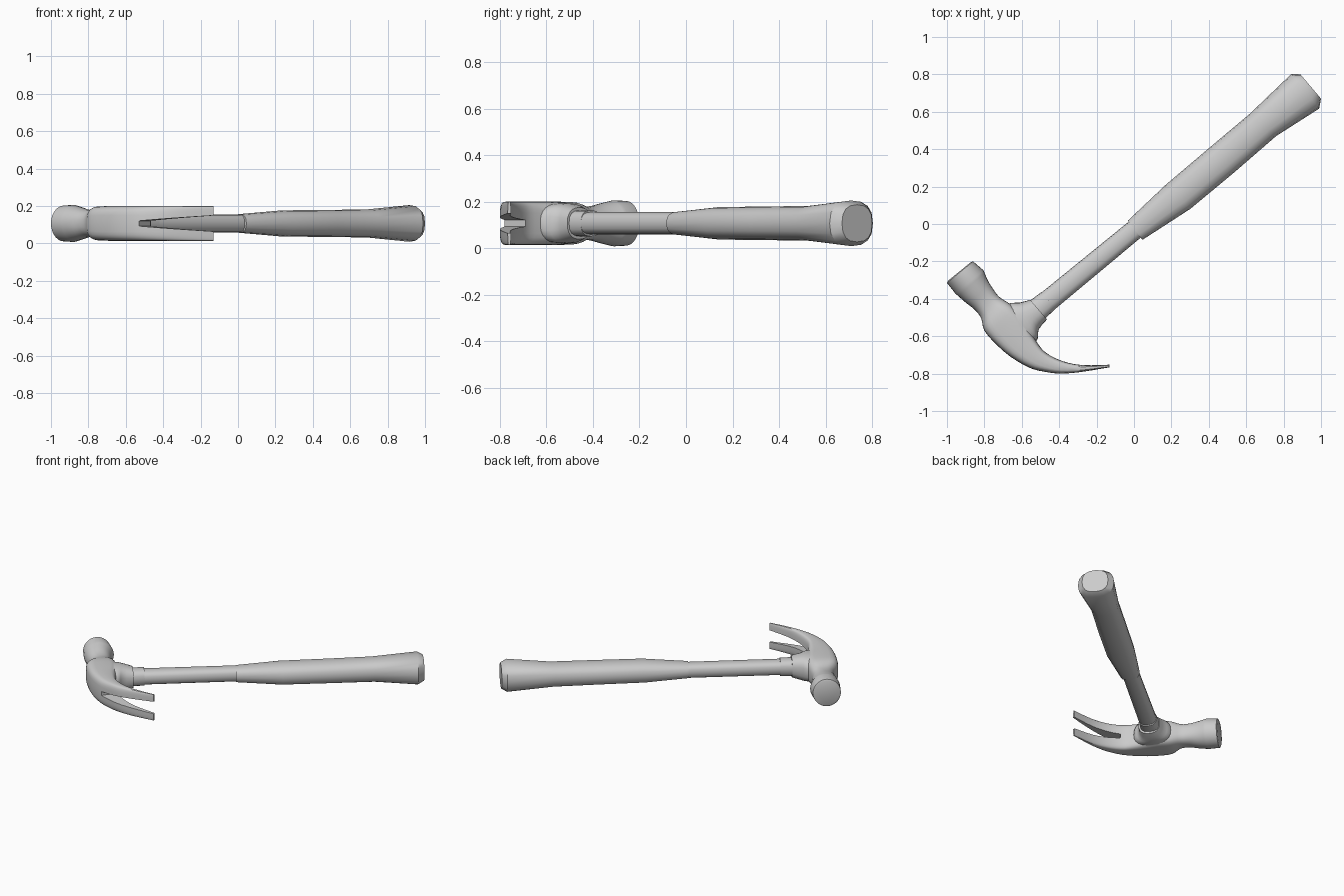
import bpy, bmesh, math
from mathutils import Vector

if "Cube" in bpy.data.objects:
    bpy.data.objects.remove(bpy.data.objects["Cube"])

ZC = 0.107                       # mid-height of the hammer
U = Vector((0.772, 0.636))       # handle direction
V = Vector((-0.636, 0.772))      # across the handle


def new_object(name, bm):
    bmesh.ops.recalc_face_normals(bm, faces=bm.faces)
    mesh = bpy.data.meshes.new(name)
    bm.to_mesh(mesh)
    bm.free()
    ob = bpy.data.objects.new(name, mesh)
    bpy.context.collection.objects.link(ob)
    return ob


def smooth(ob, angle):
    bpy.ops.object.select_all(action='DESELECT')
    ob.select_set(True)
    bpy.context.view_layer.objects.active = ob
    bpy.ops.object.shade_smooth_by_angle(angle=math.radians(angle))


def refine(rows, n):
    """Catmull-Rom interpolation between section rows."""
    out = []
    for i in range(len(rows) - 1):
        a, b, c, d = (rows[min(max(i + k, 0), len(rows) - 1)] for k in (-1, 0, 1, 2))
        for s in range(n):
            t = s / n
            out.append([0.5 * (2 * q + (r - p) * t + (2 * p - 5 * q + 4 * r - w) * t * t
                               + (3 * q - p - 3 * r + w) * t ** 3)
                        for p, q, r, w in zip(a, b, c, d)])
    return out + [list(rows[-1])]


def loft(name, rows, sides):
    """Skin superellipse sections; row = side A xy, side B xy, half height, exponent."""
    bm = bmesh.new()
    rings = []
    for ax, ay, bx, by, h, e in rows:
        a, b = Vector((ax, ay)), Vector((bx, by))
        mid, half = (a + b) / 2, (b - a) / 2
        ring = []
        for k in range(sides):
            t = 2 * math.pi * k / sides
            c, s = math.cos(t), math.sin(t)
            p = mid + half * math.copysign(abs(c) ** (2 / e), c)
            ring.append(bm.verts.new((p.x, p.y, ZC + h * math.copysign(abs(s) ** (2 / e), s))))
        rings.append(ring)
    for r, q in zip(rings, rings[1:]):
        for k in range(sides):
            j = (k + 1) % sides
            bm.faces.new((r[k], r[j], q[j], q[k]))
    bm.faces.new(rings[0])
    bm.faces.new(rings[-1])
    return new_object(name, bm)


def boolean(ob, other, op):
    m = ob.modifiers.new(op, 'BOOLEAN')
    m.object, m.operation, m.solver = other, op, 'EXACT'
    bpy.context.view_layer.objects.active = ob
    bpy.ops.object.modifier_apply(modifier=m.name)
    bpy.data.objects.remove(other)


def straight(start, end, w0, w1, h, e):
    """Two-section rows for a straight bar along the handle."""
    rows = []
    for c, w in ((Vector(start), w0), (Vector(end), w1)):
        a, b = c + V * w, c - V * w
        rows.append((a.x, a.y, b.x, b.y, h, e))
    return rows


# Head: striking face, neck, body and curved claw
poll = [(-.993, -.302, -.872, -.204, .086, 2),
        (-1.0, -.315, -.86, -.2, .096, 2),
        (-.955, -.372, -.805, -.247, .099, 2)]
body = [(-.955, -.372, -.805, -.247, .099, 2),
        (-.90, -.42, -.782, -.30, .086, 2.1),
        (-.85, -.46, -.755, -.345, .074, 2.3),
        (-.817, -.505, -.72, -.39, .074, 2.6),
        (-.80, -.57, -.66, -.43, .090, 3.5),
        (-.74, -.64, -.60, -.49, .093, 4),
        (-.66, -.71, -.555, -.57, .093, 4),
        (-.56, -.768, -.52, -.63, .093, 4),
        (-.48, -.79, -.475, -.685, .093, 4),
        (-.39, -.80, -.39, -.73, .093, 4),
        (-.28, -.791, -.28, -.754, .093, 4),
        (-.13, -.766, -.13, -.752, .093, 4)]
head = loft("head", poll[:-1] + refine(body, 3), 28)

# Socket flaring out of the head toward the handle
eye = [(-.755, -.515, -.645, -.66, .078, 2.5),
       (-.68, -.43, -.525, -.63, .086, 2.6),
       (-.61, -.42, -.51, -.565, .083, 2.5),
       (-.555, -.405, -.465, -.51, .068, 2.4)]
boolean(head, loft("socket", refine(eye, 3), 24), 'UNION')

# Tapered slot that splits the claw
bm = bmesh.new()
layers = []
for off in (-1.0, 2.0):
    x, y = -.53 + .07 * off, -.78 + .1 * off
    layers.append([bm.verts.new((x + dx, y, ZC + dz)) for dx, dz in
                   ((0, -.014), (.65, -.062), (.65, .062), (0, .014))])
for k in range(4):
    j = (k + 1) % 4
    bm.faces.new((layers[0][k], layers[0][j], layers[1][j], layers[1][k]))
bm.faces.new(layers[0])
bm.faces.new(layers[1])
boolean(head, new_object("claw_slot", bm), 'DIFFERENCE')
smooth(head, 35)

# Collar and shaft
smooth(loft("collar", straight((-.55, -.486), (-.455, -.407), .066, .058, .056, 2.6), 16), 40)
smooth(loft("shaft", straight((-.54, -.478), (.06, .016), .058, .053, .048, 2.6), 16), 40)

# Grip with flared butt
grip = [(-.033, .018, .045, -.085, .050, 2.5),
        (.17, .21, .30, .08, .070, 2.5),
        (.40, .405, .535, .275, .072, 2.5),
        (.62, .59, .76, .47, .075, 2.5),
        (.842, .803, .99, .617, .098, 2.5),
        (.89, .80, 1.0, .67, .080, 2.5)]
smooth(loft("grip", grip, 16), 40)
